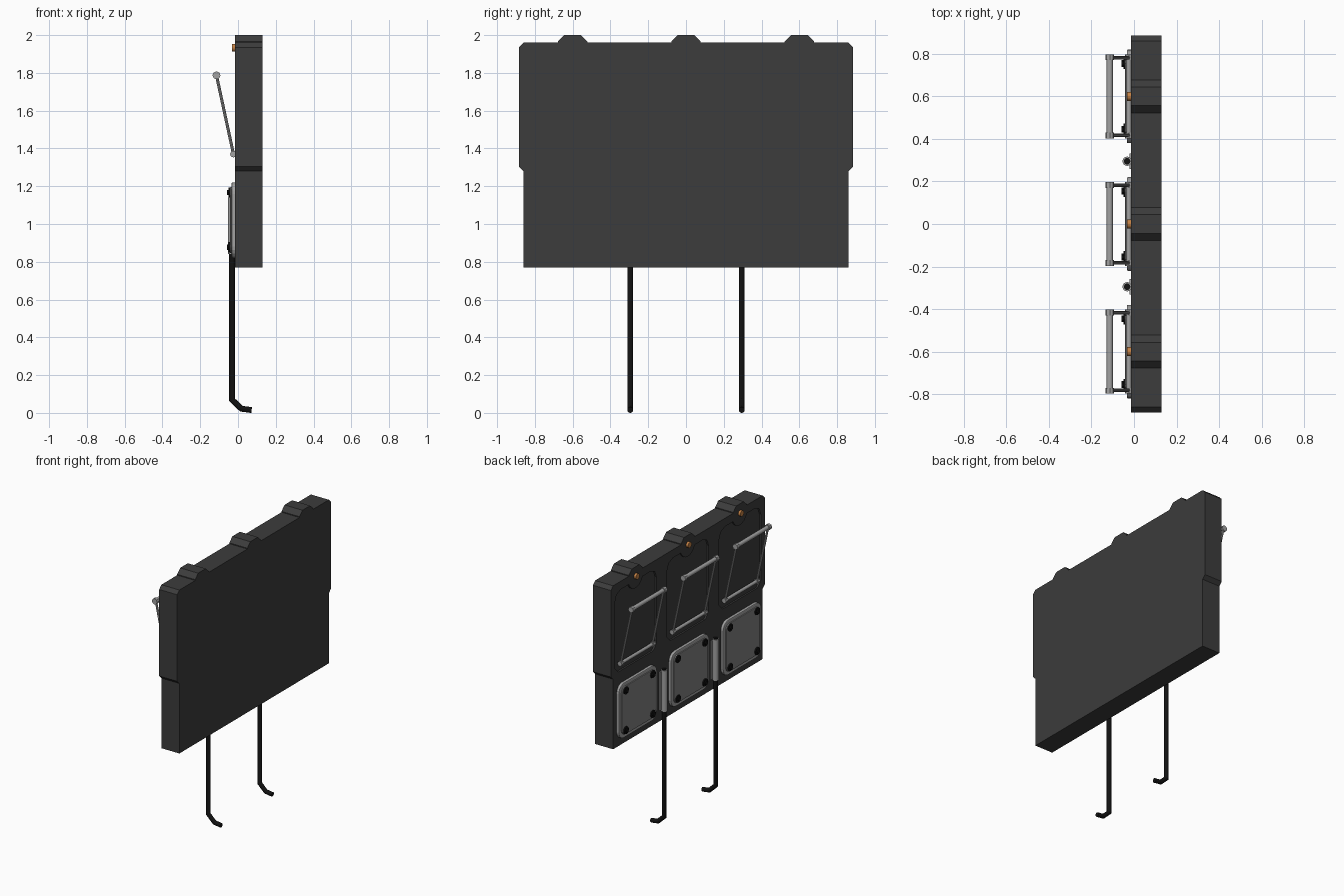
import bpy, bmesh
from math import sin, cos, pi, radians, asin
from mathutils import Vector

if "Cube" in bpy.data.objects:
    bpy.data.objects.remove(bpy.data.objects["Cube"])


def material(name, r, g, b):
    m = bpy.data.materials.new(name)
    m.diffuse_color = (r, g, b, 1)
    m.use_nodes = True
    m.node_tree.nodes["Principled BSDF"].inputs["Base Color"].default_value = m.diffuse_color
    return m


DARK = material("dark_plastic", 0.045, 0.045, 0.045)
BLACK = material("black_rubber", 0.006, 0.006, 0.006)
STEEL = material("steel", 0.36, 0.36, 0.36)
PLATE = material("plate_grey", 0.22, 0.22, 0.22)
COPPER = material("copper", 0.55, 0.22, 0.06)


def finish(name, bm, mat, smooth=False):
    bmesh.ops.recalc_face_normals(bm, faces=bm.faces)
    me = bpy.data.meshes.new(name)
    bm.to_mesh(me)
    bm.free()
    ob = bpy.data.objects.new(name, me)
    bpy.context.collection.objects.link(ob)
    me.materials.append(mat)
    if smooth:
        bpy.ops.object.select_all(action='DESELECT')
        ob.select_set(True)
        bpy.context.view_layer.objects.active = ob
        bpy.ops.object.shade_smooth_by_angle(angle=radians(35))
    return ob


def prism(name, profile, x0, x1, mat, chamfer=0.0):
    """Extrude a (y, z) profile from x0 to x1; optionally chamfer the x0 rim."""
    bm = bmesh.new()
    f = bm.faces.new([bm.verts.new((x0, y, z)) for y, z in profile])
    ext = bmesh.ops.extrude_face_region(bm, geom=[f], use_keep_orig=True)
    for v in ext['geom']:
        if isinstance(v, bmesh.types.BMVert):
            v.co.x = x1
    if chamfer:
        rim = [e for e in bm.edges if all(abs(v.co.x - x0) < 1e-6 for v in e.verts)]
        bmesh.ops.bevel(bm, geom=rim, offset=chamfer, segments=2, affect='EDGES', profile=0.5)
    return finish(name, bm, mat)


def rod(name, points, radius, mat, sides=12):
    """Round bar through a path lying in one x/z plane (or a straight line)."""
    pts = [Vector(p) for p in points]
    bm = bmesh.new()
    rings = []
    for i, p in enumerate(pts):
        a = (p - pts[i - 1]).normalized() if i else (pts[1] - p).normalized()
        b = (pts[i + 1] - p).normalized() if i < len(pts) - 1 else a
        t = (a + b).normalized()
        side = Vector((0, 1, 0)) if abs(t.y) < 0.9 else Vector((1, 0, 0))
        up = t.cross(side).normalized() / max(t.dot(a), 0.5)
        rings.append([bm.verts.new(p + radius * (side * cos(k * 2 * pi / sides) + up * sin(k * 2 * pi / sides)))
                      for k in range(sides)])
    for r, s in zip(rings, rings[1:]):
        for k in range(sides):
            n = (k + 1) % sides
            bm.faces.new((r[k], r[n], s[n], s[k]))
    bm.faces.new(rings[0])
    bm.faces.new(rings[-1])
    return finish(name, bm, mat, True)


def rounded_rect(cy, cz, hy, hz, r, n=5):
    pts = []
    for q, (sy, sz) in enumerate(((1, 1), (-1, 1), (-1, -1), (1, -1))):
        for k in range(n + 1):
            a = (q + k / n) * pi / 2
            pts.append((cy + sy * (hy - r) + r * cos(a), cz + sz * (hz - r) + r * sin(a)))
    return pts


COLUMNS = (-0.6, 0.0, 0.6)

# Main panel outline with shoulders and three top bumps
outline = [(-0.86, 0.77), (0.86, 0.77), (0.86, 1.28), (0.885, 1.305), (0.885, 1.935), (0.86, 1.96)]
for c in reversed(COLUMNS):
    outline += [(c + 0.078, 1.96), (c + 0.078, 1.966), (c + 0.044, 2.0),
                (c - 0.044, 2.0), (c - 0.078, 1.966), (c - 0.078, 1.96)]
outline += [(-0.86, 1.96), (-0.885, 1.935), (-0.885, 1.305), (-0.86, 1.28)]
panel = prism("main_panel", outline, -0.015, 0.13, DARK)

# Shallow pockets, each leaving a round boss at the top
for c in COLUMNS:
    top, bz, br = 1.9, 1.93, 0.085
    a0 = asin((bz - top) / br)
    pocket = [(c - 0.24, 1.35), (c - 0.2, 1.31), (c + 0.2, 1.31), (c + 0.24, 1.35),
              (c + 0.24, top - 0.07), (c + 0.22, top - 0.02), (c + 0.17, top)]
    for k in range(9):
        a = -a0 - (pi - 2 * a0) * k / 8
        pocket.append((c + br * cos(a), bz + br * sin(a)))
    pocket += [(c - 0.17, top), (c - 0.22, top - 0.02), (c - 0.24, top - 0.07)]
    cutter = prism("pocket_cutter", pocket, -0.05, -0.003, DARK)
    mod = panel.modifiers.new("pocket", 'BOOLEAN')
    mod.operation, mod.solver, mod.object = 'DIFFERENCE', 'EXACT', cutter
    bpy.context.view_layer.objects.active = panel
    bpy.ops.object.modifier_apply(modifier="pocket")
    bpy.data.objects.remove(cutter, do_unlink=True)

for c in COLUMNS:
    # Copper stud in the boss
    rod("copper_stud", [(-0.01, c, 1.933), (-0.032, c, 1.933)], 0.021, COPPER, 14)

    # Tilted wire handle: two cross bars, two side rods, end collars
    low, high = (-0.024, 1.37), (-0.114, 1.787)
    for label, (x, z), r in (("lower", low, 0.012), ("upper", high, 0.015)):
        rod(label + "_handle_bar", [(x, c - 0.19, z), (x, c + 0.19, z)], r, STEEL)
        for s in (-1, 1):
            rod(label + "_handle_collar", [(x, c + s * 0.17, z), (x, c + s * 0.198, z)], r + 0.006, STEEL, 8)
    for s in (-1, 1):
        y = c + s * 0.182
        rod("handle_side_rod", [(low[0], y, low[1]), (high[0], y, high[1])], 0.008, STEEL, 8)

    # Rounded mounting plate with raised face and four bolts
    prism("mounting_plate", rounded_rect(c, 1.02, 0.22, 0.2, 0.06), -0.034, -0.01, STEEL, 0.006)
    prism("plate_face", rounded_rect(c, 1.02, 0.195, 0.175, 0.045), -0.042, -0.03, PLATE, 0.004)
    for sy in (-1, 1):
        for sz in (-1, 1):
            y, z = c + sy * 0.155, 1.022 + sz * 0.145
            rod("plate_bolt", [(-0.035, y, z), (-0.05, y, z)], 0.027, BLACK, 12)
            rod("bolt_head", [(-0.048, y, z), (-0.058, y, z)], 0.016, BLACK, 6)

# Hooked black legs held in steel sleeves
for y in (-0.295, 0.295):
    rod("hooked_leg", [(-0.032, y, 1.145), (-0.032, y, 0.07), (0.018, y, 0.022), (0.072, y, 0.015)],
        0.0155, BLACK, 12)
    rod("leg_sleeve", [(-0.032, y, 0.84), (-0.032, y, 1.14)], 0.022, STEEL, 16)
    prism("sleeve_flange", [(y - 0.036, 0.85), (y + 0.036, 0.85), (y + 0.036, 1.13), (y - 0.036, 1.13)],
          -0.022, -0.01, STEEL)
